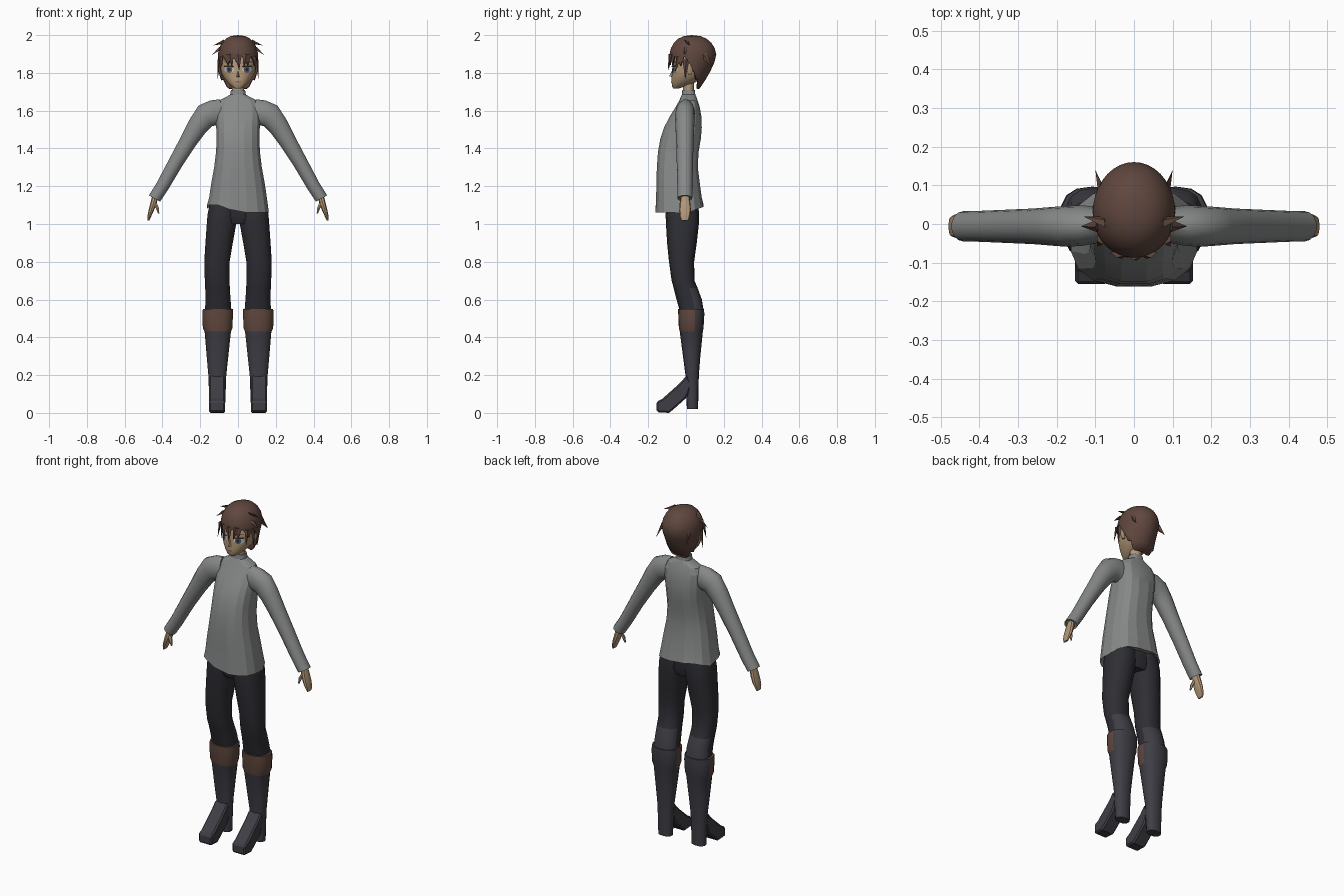
import bpy, bmesh, math
from mathutils import Vector
from mathutils.bvhtree import BVHTree

if "Cube" in bpy.data.objects:
    bpy.data.objects.remove(bpy.data.objects["Cube"])


def material(name, rgb):
    m = bpy.data.materials.new(name)
    m.diffuse_color = (*rgb, 1)
    m.use_nodes = True
    m.node_tree.nodes["Principled BSDF"].inputs["Base Color"].default_value = m.diffuse_color
    return m


SHIRT = material("grey knit", (0.24, 0.25, 0.245))
PANTS = material("dark trousers", (0.027, 0.027, 0.034))
BOOT = material("boot leather", (0.05, 0.048, 0.06))
PAD = material("brown leather", (0.12, 0.065, 0.048))
HAIR = material("brown hair", (0.115, 0.062, 0.048))
SKIN = material("skin", (0.45, 0.31, 0.185))
IRIS = material("blue grey iris", (0.07, 0.09, 0.14))
DARK = material("dark lash", (0.025, 0.018, 0.018))
WHITE = material("eye white", (0.6, 0.6, 0.6))
LIP = material("lip", (0.25, 0.12, 0.09))


def make(name, verts, faces, mats, rule=None, smooth=35):
    me = bpy.data.meshes.new(name)
    me.from_pydata([tuple(v) for v in verts], [], faces)
    bm = bmesh.new()
    bm.from_mesh(me)
    bmesh.ops.recalc_face_normals(bm, faces=bm.faces)
    bm.to_mesh(me)
    bm.free()
    ob = bpy.data.objects.new(name, me)
    bpy.context.collection.objects.link(ob)
    for m in mats:
        me.materials.append(m)
    if rule:
        for p in me.polygons:
            p.material_index = rule(p.center)
    if smooth:
        bpy.ops.object.select_all(action='DESELECT')
        ob.select_set(True)
        bpy.context.view_layer.objects.active = ob
        bpy.ops.object.shade_smooth_by_angle(angle=math.radians(smooth))
    return ob


def loft(name, rings, mats, n=14, power=2.0, rule=None, smooth=35, warp=None, s=1):
    """Rings are (x, y, z, half width, half depth, tilt); s mirrors in x."""
    verts, faces = [], []
    for i, (x, y, z, rx, ry, *t) in enumerate(rings):
        a = math.radians(t[0]) if t else 0
        for k in range(n):
            w = 2 * math.pi * (k + 0.5) / n
            c, d = math.cos(w), math.sin(w)
            u = math.copysign(abs(c) ** (2 / power), c) * rx
            v = math.copysign(abs(d) ** (2 / power), d) * ry
            p = Vector((s * (x + u * math.cos(a)), y + v, z + u * math.sin(a)))
            verts.append(warp(i, p) if warp else p)
    for i in range(len(rings) - 1):
        for k in range(n):
            a, b = i * n + k, i * n + (k + 1) % n
            faces.append((a, b, b + n, a + n))
    faces += [tuple(range(n)), tuple(range(len(verts) - n, len(verts)))]
    return make(name, verts, faces, mats, rule, smooth)


def span(z, x0, x1, y0, y1):
    return ((x0 + x1) / 2, (y0 + y1) / 2, z, (x1 - x0) / 2, (y1 - y0) / 2)


# Sweater body with an uneven hem and a high collar
def hem(i, p):
    if i < 2:
        p.z += 0.04 * max(0, min(1, (-p.x - 0.02) / 0.06)) * (1 if p.y < 0 else 0.5)
        p.z += 0.03 * max(0, p.y) / 0.09
    return p


body = [(1.075, .148, -.145, .075), (1.06, .166, -.163, .095), (1.14, .155, -.16, .085),
        (1.22, .143, -.158, .074), (1.30, .128, -.156, .064), (1.38, .118, -.15, .068),
        (1.45, .115, -.138, .08), (1.51, .117, -.118, .085), (1.57, .12, -.087, .083),
        (1.62, .118, -.055, .073), (1.655, .1, -.036, .062), (1.675, .06, -.027, .055),
        (1.685, .042, -.022, .05), (1.71, .038, -.02, .047)]
loft("sweater_body", [span(z, -w, w, f, b) for z, w, f, b in body], [SHIRT],
     n=16, power=2.6, smooth=12, warp=hem)

# Neck and hips
loft("neck", [(0, .013, 1.68, .033, .03), (0, .013, 1.78, .033, .03)], [SKIN])
loft("hips", [span(1.0, -.1, .1, -.09, .055), span(1.04, -.155, .155, -.105, .066),
              span(1.15, -.14, .14, -.105, .06)], [PANTS])

LEG = [(1.14, .0, .145, -.10, .06), (1.05, .0, .163, -.108, .07), (1.0, .008, .167, -.106, .068),
       (.9, .026, .174, -.10, .057), (.8, .043, .18, -.09, .043), (.7, .043, .177, -.076, .045),
       (.66, .042, .175, -.065, .062), (.6, .038, .173, -.05, .084), (.55, .034, .176, -.036, .092),
       (.549, .026, .188, -.043, .096), (.52, .025, .19, -.041, .097), (.45, .028, .188, -.038, .093),
       (.43, .036, .178, -.033, .089), (.3, .05, .167, -.016, .076), (.2, .061, .158, -.003, .068),
       (.12, .064, .155, -.001, .066), (.02, .068, .152, .005, .064)]


def leg_colour(c):
    if c.z > .67 or (c.z > .55 and c.y < .025):
        return 0
    return 2 if .435 < c.z < .55 and c.y < .035 else 1


ARM = [(.085, -.002, 1.588, .075, .045, 82), (.13, -.004, 1.588, .07, .052, 76),
       (.172, -.006, 1.573, .067, .053, 56), (.213, -.006, 1.52, .056, .05, 38),
       (.262, -.006, 1.44, .047, .046, 32), (.33, -.006, 1.325, .04, .043, 31),
       (.40, -.006, 1.20, .036, .04, 30), (.442, -.006, 1.135, .035, .039, 28),
       (.44, -.006, 1.14, .027, .032, 28)]
PALM = [(.438, -.005, 1.145, .018, .022, 28), (.449, -.005, 1.105, .017, .029, 20),
        (.46, -.005, 1.07, .014, .031, 15), (.47, -.006, 1.04, .01, .027, 12),
        (.475, -.006, 1.018, .005, .02, 10)]
THUMB = [(.44, -.016, 1.11, .012, .012), (.427, -.024, 1.085, .01, .01),
         (.42, -.026, 1.055, .004, .005)]
FOOT = [(.005, .2), (-.035, .155), (-.125, .075), (-.155, .06), (-.155, .004), (-.09, .0),
        (-.065, .02), (.0, .078), (.012, .1), (.03, .15)]

for side, s in (("left", 1), ("right", -1)):
    # Trouser leg, knee pad and boot shaft
    loft(side + "_leg", [span(*r) for r in LEG], [PANTS, BOOT, PAD], power=2.4,
         rule=leg_colour, s=s)
    # Foot: side profile widened to the sole
    n = len(FOOT)
    v = [(s * x, y, z) for x in (.068, .153) for y, z in FOOT]
    f = [tuple(range(n)), tuple(range(n, 2 * n))]
    f += [(k, (k + 1) % n, (k + 1) % n + n, k + n) for k in range(n)]
    foot = make(side + "_boot_foot", v, f, [BOOT], smooth=0)
    bev = foot.modifiers.new("soft edges", 'BEVEL')
    bev.width, bev.limit_method, bev.angle_limit = .008, 'ANGLE', math.radians(50)
    # Sleeve and hand
    loft(side + "_sleeve", ARM, [SHIRT], s=s)
    loft(side + "_hand", PALM, [SKIN], n=10, power=2.4, s=s)
    loft(side + "_thumb", THUMB, [SKIN], n=6, s=s)
    # Ear
    loft(side + "_ear", [(.09, .02, 1.79, .006, .01), (.097, .02, 1.82, .01, .018),
                         (.098, .025, 1.85, .008, .015)], [SKIN], n=8, s=s)

# Head with a narrow chin
skull = [(1.718, .018, -.068, -.035), (1.728, .034, -.074, -.005), (1.75, .057, -.077, .05),
         (1.775, .076, -.077, .09), (1.80, .088, -.075, .11), (1.84, .094, -.072, .125),
         (1.89, .093, -.07, .13), (1.95, .07, -.04, .1)]
head = loft("head", [span(z, -w, w, f, b) for z, w, f, b in skull], [SKIN], n=20, power=2.3)
make("nose", [(0, -.072, 1.815), (-.01, -.074, 1.778), (.01, -.074, 1.778), (0, -.09, 1.783)],
     [(0, 1, 3), (0, 3, 2), (1, 2, 3), (0, 2, 1)], [SKIN], smooth=0)

tree = BVHTree.FromPolygons([v.co for v in head.data.vertices],
                            [p.vertices[:] for p in head.data.polygons])


# Painted face plates that follow the head surface
def plate(name, x, z, rx, rz, mat, lift, slope=0, n=12):
    flat = [(x, z)]
    for r in (.5, 1):
        for k in range(n):
            a = 2 * math.pi * k / n
            flat.append((x + r * rx * math.cos(a), z + r * (rz * math.sin(a) + slope * rx * math.cos(a))))
    pts = []
    for px, pz in flat:
        hit = tree.ray_cast(Vector((px, -1, pz)), Vector((0, 1, 0)))[0]
        pts.append((px, (hit.y if hit else -.04) - lift, pz))
    f = [(0, 1 + k, 1 + (k + 1) % n) for k in range(n)]
    f += [(1 + k, 1 + n + k, 1 + n + (k + 1) % n, 1 + (k + 1) % n) for k in range(n)]
    ob = make(name, pts, f, [mat])
    if ob.data.polygons[0].normal.y > 0:
        ob.data.flip_normals()


for side, s in (("left", 1), ("right", -1)):
    plate(side + "_eye_white", s * .047, 1.818, .026, .016, WHITE, .002)
    plate(side + "_iris", s * .046, 1.818, .016, .018, IRIS, .0035)
    plate(side + "_pupil", s * .046, 1.818, .007, .009, DARK, .005)
    plate(side + "_lash", s * .049, 1.835, .028, .005, DARK, .006)
    plate(side + "_brow", s * .048, 1.856, .026, .003, HAIR, .003, s * .1)
plate("mouth", 0, 1.752, .017, .004, LIP, .002)

# Hair cap: dome over the skull, its jagged edge long at the back and short in front
N, ROWS = 36, 9
verts, faces = [Vector((0, .03, 2.0))], []
for j in range(1, ROWS + 1):
    for k in range(N):
        a = 2 * math.pi * k / N
        c, d = math.cos(a), math.sin(a)
        front = max(0, -d)
        if d > .1:
            low = 1.80 - .085 * min(1, d * 1.35) + (0 if d > .55 else .02 * (k % 2))
        else:
            low = 1.83 + .012 * front + (0, .055, .03)[k % 3]
        t = j / ROWS
        z_mid = 1.885
        if t <= .6:
            ph = t / .6 * math.pi / 2
            z, r, drop = z_mid + .115 * math.cos(ph), math.sin(ph) ** .85, 0
        else:
            q = (t - .6) / .4
            z, r, drop = z_mid + (low - z_mid) * q, 1, max(0, z_mid - (z_mid + (low - z_mid) * q))
        x = .107 * r * c * (1 - 2.6 * drop * max(0, d))
        y = .03 + (.131 * d if d > 0 else .118 * d) * r
        if d > 0:
            y -= .33 * drop * d + 1.2 * drop ** 2 * d
        verts.append(Vector((x, y, z)))
for k in range(N):
    faces.append((0, 1 + k, 1 + (k + 1) % N))
    for j in range(ROWS - 1):
        a, b = 1 + j * N + k, 1 + j * N + (k + 1) % N
        faces.append((a, a + N, b + N, b))
base = 1 + (ROWS - 1) * N
cap = make("hair_cap", verts, faces, [HAIR], smooth=40)
thick = cap.modifiers.new("thickness", 'SOLIDIFY')
thick.thickness = .008


# Hair spikes: flat tapering locks from root to tip
def spike(name, root, tip, w, across):
    r, t, u = Vector(root), Vector(tip), Vector(across).normalized() * w
    o = (t - r).cross(u).normalized() * .009
    make(name, [r - u, r + o, r + u, r - o, t],
         [(0, 1, 4), (1, 2, 4), (2, 3, 4), (3, 0, 4), (0, 3, 2, 1)], [HAIR], smooth=0)


for side, s in (("left", 1), ("right", -1)):
    spike(side + "_top_lock", (s * .075, .005, 1.965), (s * .132, .02, 1.945), .018, (0, 1, -.8))
    spike(side + "_temple_lock", (s * .095, -.005, 1.93), (s * .138, -.006, 1.895), .018, (0, 1, .5))
    spike(side + "_side_lock", (s * .1, .0, 1.87), (s * .108, -.005, 1.765), .018, (0, 1, 0))
    spike(side + "_back_lock", (s * .085, .09, 1.9), (s * .1, .14, 1.83), .02, (0, 1, .6))
    spike(side + "_cheek_lock", (s * .088, -.04, 1.885), (s * .094, -.058, 1.80), .015, (.6, s, 0))
    spike(side + "_fringe", (s * .042, -.078, 1.90), (s * .03, -.09, 1.825), .02, (1, s * .2, 0))
spike("middle_fringe", (0, -.084, 1.90), (.006, -.095, 1.81), .02, (1, 0, 0))
